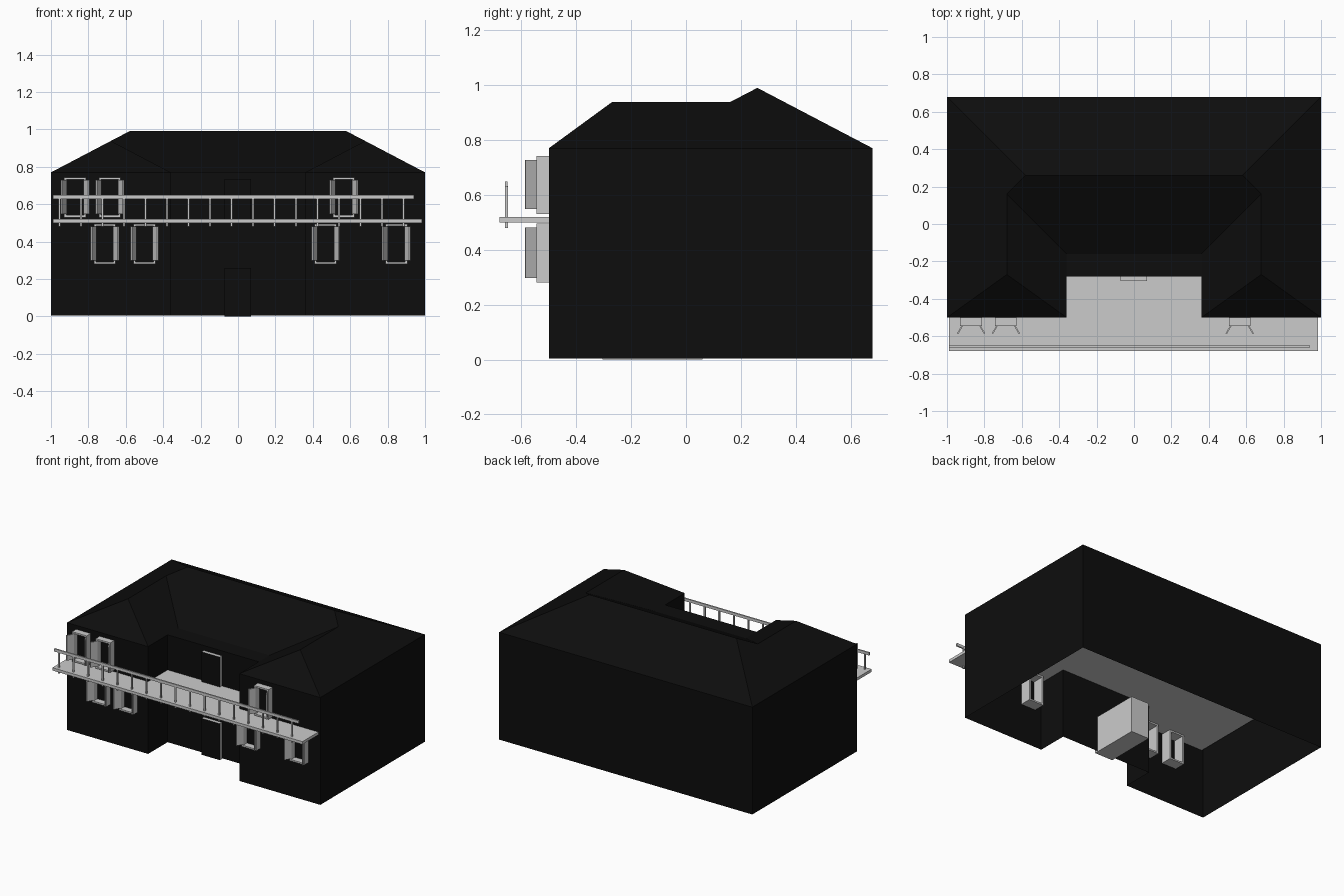
import bpy, bmesh

if "Cube" in bpy.data.objects:
    bpy.data.objects.remove(bpy.data.objects["Cube"])

def material(name, c):
    m = bpy.data.materials.new(name)
    m.diffuse_color = (c, c, c, 1)
    m.use_nodes = True
    m.node_tree.nodes["Principled BSDF"].inputs["Base Color"].default_value = m.diffuse_color
    return m

BLACK = material("black", 0.004)
GREY = material("light grey", 0.6)

def finish(name, bm, mats):
    bmesh.ops.recalc_face_normals(bm, faces=bm.faces[:])
    me = bpy.data.meshes.new(name)
    bm.to_mesh(me)
    bm.free()
    for m in mats:
        me.materials.append(m)
    ob = bpy.data.objects.new(name, me)
    bpy.context.collection.objects.link(ob)
    return ob

def prism(bm, pts, z0, z1):
    lo = [bm.verts.new((x, y, z0)) for x, y in pts]
    hi = [bm.verts.new((x, y, z1)) for x, y in pts]
    bm.faces.new(lo[::-1])
    bm.faces.new(hi)
    n = len(pts)
    for i in range(n):
        j = (i + 1) % n
        bm.faces.new((lo[i], lo[j], hi[j], hi[i]))

def box(bm, x0, x1, y0, y1, z0, z1):
    prism(bm, [(x0, y0), (x1, y0), (x1, y1), (x0, y1)], z0, z1)

# House shell: left half of walls and hipped roof, mirrored; open underneath
EAVE = 0.77
bm = bmesh.new()
outline = [(0, .68), (-1, .68), (-1, -.5), (-.36, -.5), (-.36, -.28), (0, -.28)]
low = [bm.verts.new((x, y, 0.004)) for x, y in outline]
top = [bm.verts.new((x, y, EAVE)) for x, y in outline]
for i in range(5):
    bm.faces.new((low[i], low[i + 1], top[i + 1], top[i]))
K, H, A, B, C, M = top
T, R, W, J, V, N = [bm.verts.new(p) for p in (
    (0, .26, .99), (-.58, .26, .99), (-.68, -.27, .938),
    (-.68, .16, .938), (-.36, -.16, EAVE), (0, -.16, EAVE))]
for f in ((K, H, R, T), (H, A, W, J, R), (A, B, W), (B, C, V, J, W),
          (V, N, T, R, J), (C, M, N, V)):
    bm.faces.new(f)
house = finish("house_shell", bm, [BLACK])
mod = house.modifiers.new("mirror", 'MIRROR')
mod.use_clip = True

# Upper floor that runs out into the balcony
bm = bmesh.new()
box(bm, -.99, .985, -.68, .67, .50, .52)
finish("balcony_floor", bm, [GREY])

# Railing
bm = bmesh.new()
box(bm, -.99, .94, -.66, -.65, .628, .648)
for i in range(17):
    x = -.955 + i * .115
    box(bm, x - .005, x + .005, -.659, -.649, .48, .632)
finish("railing", bm, [GREY])

# Doors: grey surround with a dark front panel
for name, z0, z1 in (("lower_door", 0, .26), ("upper_door", .522, .735)):
    bm = bmesh.new()
    box(bm, -.073, .07, -.305, .06, z0, z1)
    front = min(bm.faces, key=lambda f: f.calc_center_median().y)
    bmesh.ops.inset_individual(bm, faces=[front], thickness=.008)
    front.material_index = 1
    finish(name, bm, [GREY, BLACK])

# Windows: projecting square frame and two shutters swung open
def window(name, cx, z0, z1):
    bm = bmesh.new()
    w, t, y0, y1 = .058, .011, -.545, -.42
    box(bm, cx - w, cx + w, y0, y1, z0, z0 + t)
    box(bm, cx - w, cx + w, y0, y1, z1 - t, z1)
    for s in (-1, 1):
        a, b = sorted((cx + s * w, cx + s * (w - t)))
        box(bm, a, b, y0, y1, z0 + t, z1 - t)
    finish(name + "_frame", bm, [GREY])
    bm = bmesh.new()
    for s in (-1, 1):
        pts = [(cx + s * x, y) for x, y in
               ((.044, -.545), (.052, -.545), (.076, -.585), (.068, -.587))]
        prism(bm, pts, z0 + .018, z1 - .014)
    finish(name + "_shutters", bm, [GREY])

for i, x in enumerate((-.871, -.685, .565)):
    window(f"upper_window_{i + 1}", x, .53, .742)
for i, x in enumerate((-.713, -.5, .468, .847)):
    window(f"lower_window_{i + 1}", x, .28, .495)
